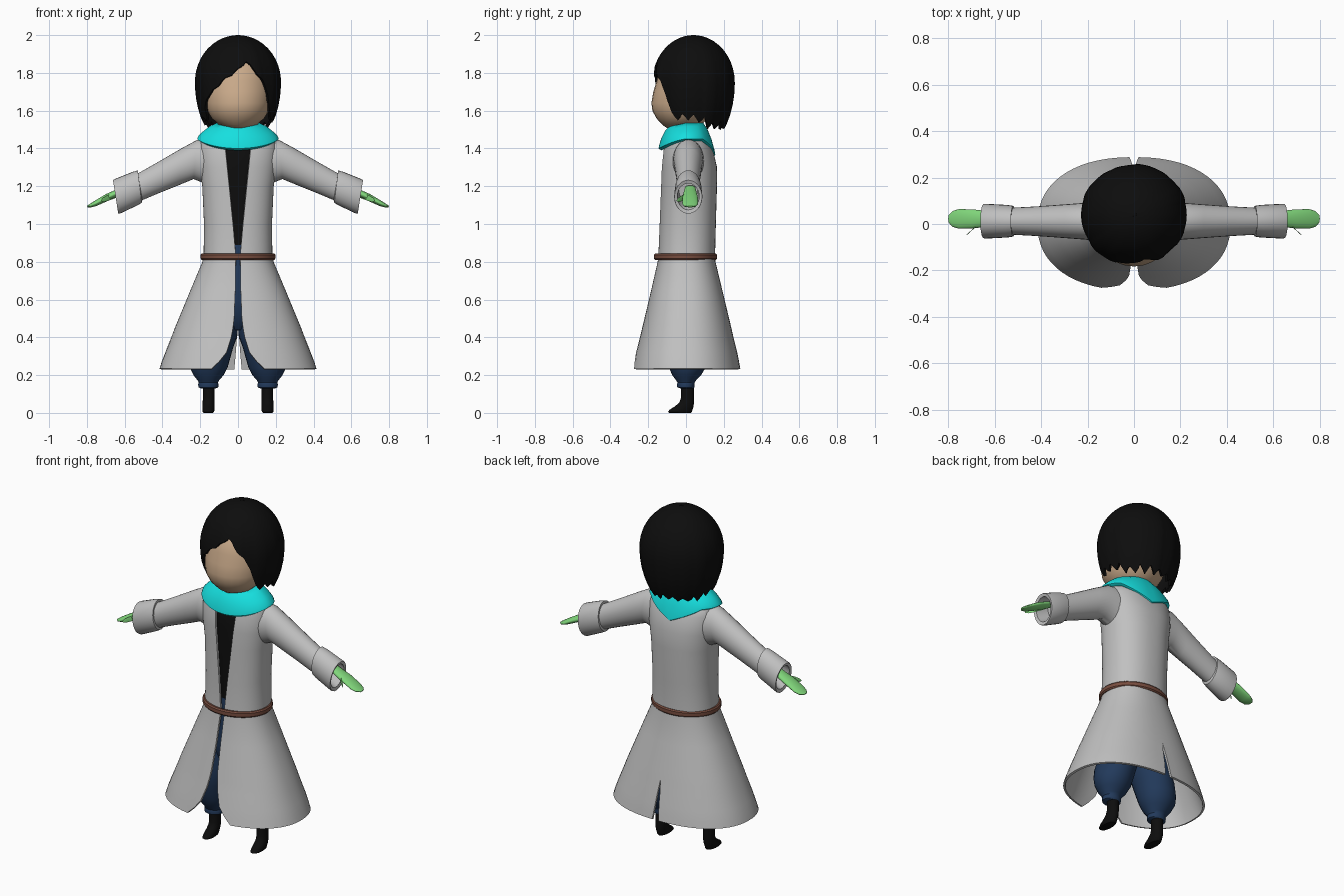
import bpy, bmesh, math, random
from mathutils import Vector

random.seed(4)


def material(name, rgb):
    m = bpy.data.materials.new(name)
    m.diffuse_color = (*rgb, 1)
    return m


GREY = material("coat grey", (.53, .53, .53))
CYAN = material("scarf cyan", (.008, .74, .74))
BLACK = material("black", (.004, .004, .004))
NAVY = material("navy", (.016, .042, .105))
SKIN = material("skin", (.6, .41, .26))
GREEN = material("glove green", (.22, .68, .2))
BROWN = material("belt brown", (.19, .075, .05))


def grid(name, rows, mat, closed=True, caps=True, mirror=False, thick=0, angle=40):
    """Skin a list of point rows into a surface, then mirror / thicken / smooth it."""
    bm = bmesh.new()
    vs = [[bm.verts.new(p) for p in r] for r in rows]
    n = len(rows[0])
    for a, b in zip(vs, vs[1:]):
        for i in range(n if closed else n - 1):
            j = (i + 1) % n
            bm.faces.new((a[i], a[j], b[j], b[i]))
    if closed and caps:
        bm.faces.new(vs[0])
        bm.faces.new(vs[-1])
    bmesh.ops.remove_doubles(bm, verts=bm.verts, dist=1e-5)
    bmesh.ops.recalc_face_normals(bm, faces=bm.faces)
    me = bpy.data.meshes.new(name)
    bm.to_mesh(me)
    bm.free()
    me.materials.append(mat)
    ob = bpy.data.objects.new(name, me)
    bpy.context.collection.objects.link(ob)
    if mirror:
        ob.modifiers.new("mirror", 'MIRROR').merge_threshold = .0005
    if thick:
        s = ob.modifiers.new("thickness", 'SOLIDIFY')
        s.thickness, s.offset = thick, 0
    bpy.ops.object.select_all(action='DESELECT')
    ob.select_set(True)
    bpy.context.view_layer.objects.active = ob
    bpy.ops.object.convert(target='MESH')
    bpy.ops.object.shade_smooth_by_angle(angle=math.radians(angle))
    return ob


def ring(c, u, v, n=28):
    c, u, v = Vector(c), Vector(u), Vector(v)
    return [c + u * math.cos(k * math.tau / n) + v * math.sin(k * math.tau / n) for k in range(n)]


def upright(name, secs, mat, **kw):
    """Vertical loft: sections are (z, centre x, half width, front y, back y)."""
    rows = [ring((cx, (f + b) / 2, z), (rx, 0, 0), (0, (b - f) / 2, 0)) for z, cx, rx, f, b in secs]
    return grid(name, rows, mat, **kw)


def limb(name, secs, mat, y=.012, **kw):
    """Sideways loft: sections are (top x, top z, bottom x, bottom z, half depth)."""
    rows = [ring((( a + c) / 2, y, (b + d) / 2), ((a - c) / 2, 0, (b - d) / 2), (0, r, 0))
            for a, b, c, d, r in secs]
    return grid(name, rows, mat, mirror=True, **kw)


def lerp(keys, t):
    for (a, p), (b, q) in zip(keys, keys[1:]):
        if t <= b:
            return p + (q - p) * (t - a) / (b - a)
    return keys[-1][1]


# Head and neck
upright("head", [(1.508, 0, .05, -.10, .03), (1.525, 0, .10, -.125, .08), (1.56, 0, .14, -.157, .12),
                 (1.60, 0, .163, -.178, .15), (1.64, 0, .173, -.183, .17), (1.70, 0, .18, -.173, .19),
                 (1.76, 0, .183, -.155, .2), (1.82, 0, .175, -.14, .19), (1.90, 0, .12, -.07, .13),
                 (1.93, 0, .05, 0, .08)], SKIN)
upright("neck", [(1.40, 0, .075, -.07, .075), (1.56, 0, .07, -.065, .075)], SKIN)

# Hair shell: lower edge follows the face opening, broken into pointed strands
EDGE = [(-3.15, 1.53), (-2.2, 1.52), (-1.57, 1.555), (-1.0, 1.56), (-.86, 1.66), (-.77, 1.675),
        (-.55, 1.72), (-.38, 1.755), (.1, 1.835), (.22, 1.86), (.58, 1.765), (.8, 1.69), (.95, 1.57),
        (1.57, 1.565), (2.2, 1.52), (3.15, 1.53)]
N, M = 120, 14
columns = []
for k in range(N):
    t = -math.pi + k * math.tau / N
    if k % 6 == 0:
        length, lift = random.uniform(.015, .05), random.uniform(-.02, .025)
    saw = abs((k % 6) / 3 - 1)
    z_end = lerp(EDGE, t) + length * (saw - .5) * (.3 if abs(t) < .8 else 1)
    h = z_end - 1.75
    phi = math.acos(h / (.243 if h > 0 else .36))
    col = []
    for j in range(M + 1):
        a = phi * (.02 + .98 * j / M)
        r = math.sin(a) * (1 + lift * (j / M) * (1 - saw * .5))
        z = 1.75 + math.cos(a) * (.243 if a < math.pi / 2 else .36)
        col.append((.222 * r * math.sin(t), .04 - .21 * r * math.cos(t), z))
    columns.append(col)
hair = grid("hair", [[c[j] for c in columns] for j in range(M + 1)], BLACK, caps=False, thick=.014)
upright("hair_crown", [(1.96, 0, .08, -.04, .12), (1.998, 0, .02, .02, .06)], BLACK)

# Scarf: soft collar hanging lower at the front and to a point at the back
scarf = []
for r, f, z, w in [(.085, .075, 1.48, 0), (.098, .083, 1.528, 0), (.112, .092, 1.535, 0), (.15, .112, 1.518, .2),
                   (.185, .13, 1.49, .5), (.21, .142, 1.465, .9), (.216, .145, 1.45, 1),
                   (.20, .132, 1.44, 1), (.14, .09, 1.45, .8)]:
    row = []
    for k in range(64):
        t = -math.pi + k * math.tau / 64
        front = .05 * max(0, math.cos(t)) ** 1.5
        back = .085 * max(0, 1 - (math.pi - abs(t)) / .9)
        rim = .02 * max(0, math.cos(t)) * (1 - w)
        row.append((r * math.sin(t), -f * math.cos(t) + .12 * back * w, z - w * (front + back) - rim))
    scarf.append(row)
grid("scarf", scarf, CYAN, caps=False, angle=60)

# Coat: half shell with front opening and back vent, mirrored
# (z, half width, front depth, back depth, front gap, back gap)
COAT = [(1.475, .12, .07, .08, .07, 0), (1.45, .19, .095, .105, .07, 0), (1.40, .203, .115, .135, .066, 0),
        (1.30, .198, .125, .158, .056, 0), (1.20, .183, .128, .158, .046, 0), (1.0, .174, .134, .152, .026, 0),
        (.84, .176, .14, .148, .012, 0), (.80, .182, .144, .15, .012, 0), (.65, .245, .178, .186, .014, 0),
        (.50, .307, .214, .222, .02, 0), (.45, .328, .226, .234, .026, 0), (.40, .347, .238, .245, .035, .006),
        (.32, .379, .26, .265, .06, .012), (.27, .398, .271, .275, .10, .016), (.232, .41, .28, .282, .14, .02)]
rows = []
P = .88
for z, rx, f, b, gf, gb in COAT:
    t0 = math.asin((gf / rx) ** (1 / P))
    t1 = math.pi - math.asin((gb / rx) ** (1 / P))
    row = []
    for k in range(29):
        t = t0 + (t1 - t0) * k / 28
        c = math.cos(t)
        x = 0 if gb == 0 and k == 28 else rx * abs(math.sin(t)) ** P
        row.append((x, -math.copysign(abs(c) ** P, c) * (f if c > 0 else b), z))
    rows.append(row)
grid("coat", rows, GREY, closed=False, mirror=True, thick=.012)

# Sleeves with flared open cuffs
limb("sleeves", [(.14, 1.455, .14, 1.2, .085), (.217, 1.445, .235, 1.238, .078), (.30, 1.4, .31, 1.207, .072),
                 (.42, 1.33, .41, 1.167, .064), (.54, 1.262, .51, 1.125, .058)], GREY)
limb("cuffs", [(.53, 1.262, .505, 1.13, .055), (.53, 1.284, .51, 1.112, .066), (.56, 1.275, .53, 1.10, .07),
               (.655, 1.237, .625, 1.055, .075), (.662, 1.232, .634, 1.055, .073),
               (.655, 1.215, .632, 1.075, .058), (.58, 1.24, .56, 1.12, .05)], GREY)

# Mitten hands and thumbs
limb("hands", [(.60, 1.205, .59, 1.175, .028), (.655, 1.178, .645, 1.142, .036), (.70, 1.158, .69, 1.122, .041),
               (.76, 1.122, .75, 1.095, .042), (.785, 1.106, .778, 1.088, .034), (.80, 1.096, .796, 1.088, .016)],
     GREEN, y=.022, angle=60)
thumb = [ring(c, (.8 * r, -.6 * r, 0), (0, 0, .8 * r), 14)
         for c, r in [((.66, .01, 1.15), .02), ((.69, -.02, 1.137), .018),
                      ((.71, -.037, 1.128), .014), ((.718, -.046, 1.124), .006)]]
grid("thumbs", thumb, GREEN, mirror=True, angle=60)

# Shirt under the open coat
upright("shirt", [(.89, 0, .155, -.122, .13), (1.1, 0, .158, -.12, .135), (1.3, 0, .17, -.113, .135),
                  (1.40, 0, .16, -.103, .11), (1.46, 0, .10, -.075, .08)], BLACK)

# Belt
belt = [ring((0, -.003, z), (.178 + d, 0, 0), (0, .147 + d, 0), 48)
        for d, z in [(0, .812), (.014, .81), (.02, .817), (.02, .837), (.014, .844), (0, .842), (0, .812)]]
grid("belt", belt, BROWN, caps=False)

# Trousers: hips plus ballooned legs gathered at the ankle
upright("trouser_hips", [(.89, 0, .156, -.124, .13), (.75, 0, .165, -.13, .135), (.6, 0, .17, -.13, .135),
                         (.5, 0, .15, -.11, .11), (.44, 0, .07, -.06, .06)], NAVY)
upright("trouser_legs", [(.62, .085, .08, -.11, .11), (.5, .095, .098, -.12, .12), (.41, .11, .107, -.12, .125),
                         (.34, .135, .108, -.115, .122), (.28, .15, .106, -.102, .115), (.24, .155, .1, -.09, .104),
                         (.20, .156, .08, -.073, .08), (.172, .157, .057, -.052, .053), (.16, .157, .051, -.045, .045),
                         (.15, .157, .054, -.048, .046), (.135, .157, .052, -.046, .044), (.13, .157, .04, -.03, .04)],
        NAVY, mirror=True)

# Boots with pointed toes
upright("boots", [(.15, .155, .031, -.027, .042), (.08, .155, .031, -.026, .042), (.055, .156, .031, -.035, .042),
                  (.035, .157, .032, -.058, .04), (.018, .157, .032, -.085, .035), (.006, .157, .031, -.096, .031),
                  (0, .157, .025, -.088, .025)], BLACK, mirror=True)
